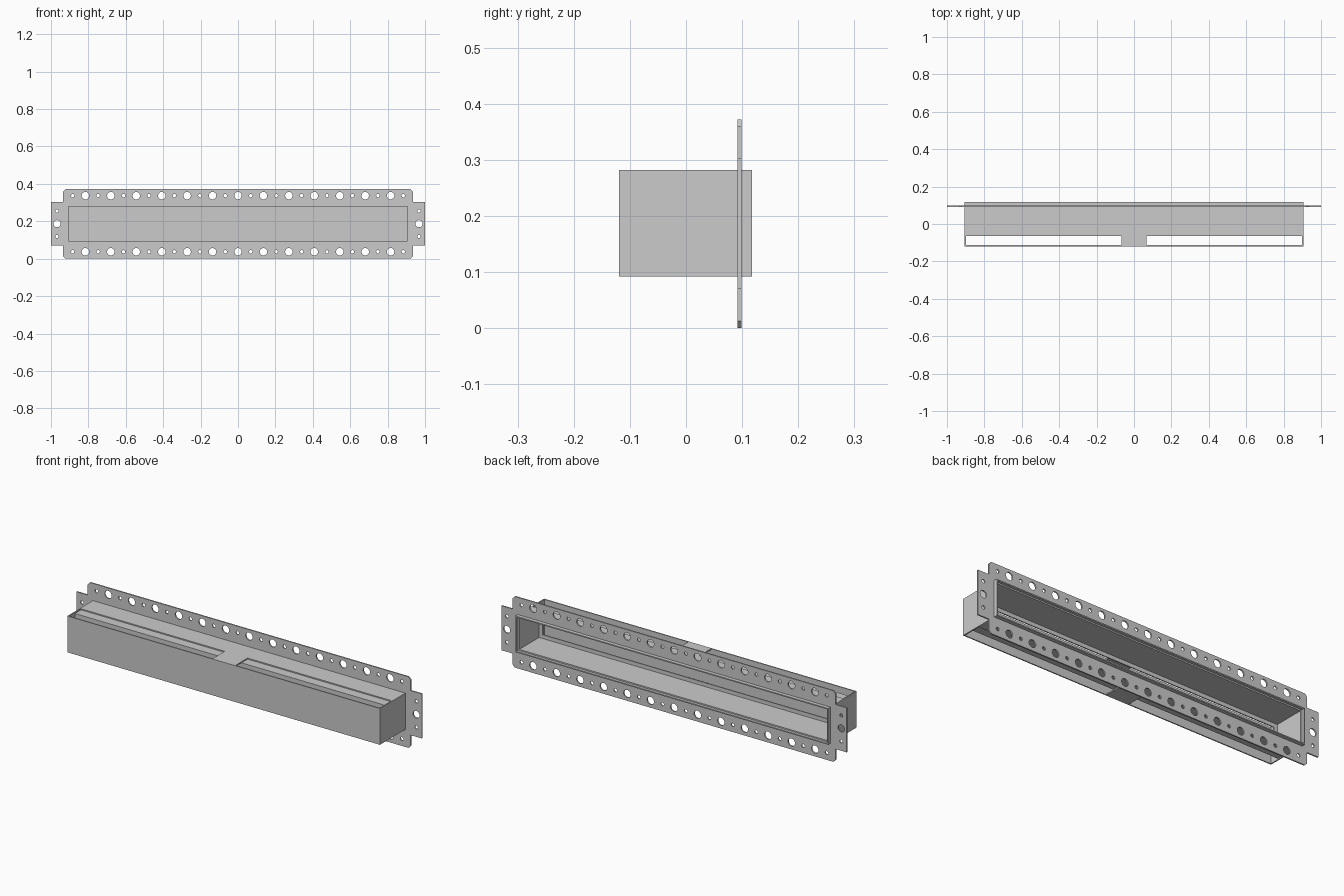
import bpy
import math
from mathutils import Matrix

if "Cube" in bpy.data.objects:
    bpy.data.objects.remove(bpy.data.objects["Cube"])


def rect(x0, x1, y0, y1):
    return [(x0, y0), (x1, y0), (x1, y1), (x0, y1)]


def circle(x, y, r, n=24):
    return [(x + r * math.cos(2 * math.pi * i / n), y + r * math.sin(2 * math.pi * i / n)) for i in range(n)]


def sheet(name, loops, a, b, plane):
    """Filled outline (further loops are holes), extruded from a to b across the plane."""
    cu = bpy.data.curves.new(name, 'CURVE')
    cu.dimensions = '2D'
    cu.fill_mode = 'BOTH'
    cu.extrude = (b - a) / 2
    for pts in loops:
        sp = cu.splines.new('POLY')
        sp.points.add(len(pts) - 1)
        for p, (u, v) in zip(sp.points, pts):
            p.co = (u, v, 0, 1)
        sp.use_cyclic_u = True
    tmp = bpy.data.objects.new(name + "_outline", cu)
    bpy.context.collection.objects.link(tmp)
    mesh = bpy.data.meshes.new_from_object(tmp.evaluated_get(bpy.context.evaluated_depsgraph_get()))
    bpy.data.objects.remove(tmp)
    mid = (a + b) / 2
    if plane == 'XZ':
        mesh.transform(Matrix.Translation((0, mid, 0)) @ Matrix.Rotation(math.pi / 2, 4, 'X'))
    else:
        mesh.transform(Matrix.Translation((0, 0, mid)))
    for p in mesh.polygons:
        p.use_smooth = False
    mesh.name = name
    ob = bpy.data.objects.new(name, mesh)
    bpy.context.collection.objects.link(ob)
    return ob


# Main dimensions
HX, Z0, Z1 = 0.905, 0.092, 0.282      # sleeve half width, bottom, top
Y0, Y1 = -0.119, 0.118                # sleeve front, back
T = 0.006                             # sheet thickness
ZC = 0.187

# Mounting flange: chamfered plate with an ear at each end
c = 0.013
half = [(0.935 - c, 0), (0.935, c), (0.935, 0.07), (1, 0.07),
        (1, 0.303), (0.935, 0.303), (0.935, 0.372 - c), (0.935 - c, 0.372)]
outline = half + [(-x, z) for x, z in reversed(half)]
loops = [outline, rect(-HX, HX, Z0, Z1)]
for z in (0.037, 0.337):
    loops += [circle(i * 0.136, z, 0.02) for i in range(-6, 7)]
    loops += [circle((i + 0.5) * 0.136, z, 0.009, 16) for i in range(-7, 7)]
for s in (-1, 1):
    loops.append(circle(s * 0.968, ZC, 0.019))
    loops += [circle(s * 0.968, ZC + d, 0.009, 16) for d in (-0.068, 0.068)]
sheet("mounting_flange", loops, 0.092, 0.099, 'XZ')

# Outer sleeve: closed front, two ends, slotted top and bottom
sheet("front_panel", [rect(-HX, HX, Z0, Z1)], Y0, Y0 + T, 'XZ')
for side, s in (("left", -1), ("right", 1)):
    xs = sorted((s * HX, s * (HX - T)))
    sheet(side + "_end_panel", [rect(xs[0], xs[1], Y0 + T, Y1)], Z0, Z1, 'XY')
ix, slot_y, tab = HX - T, -0.015, 0.066
tee = [(-ix, Y1), (-ix, slot_y), (-tab, slot_y), (-tab, Y0 + T),
       (tab, Y0 + T), (tab, slot_y), (ix, slot_y), (ix, Y1)]
sheet("top_panel", [tee], Z1 - T, Z1, 'XY')
sheet("bottom_panel", [tee], Z0, Z0 + T, 'XY')


def frame(name, inset, width, a, b):
    o, i = inset, inset + width
    sheet(name, [rect(-HX + o, HX - o, Z0 + o, Z1 - o),
                 rect(-HX + i, HX - i, Z0 + i, Z1 - i)], a, b, 'XZ')


# Inner liner, recessed from the back, with a lip round its front opening
frame("inner_liner", T, 0.007, -0.065, 0.104)
frame("liner_front_lip", T + 0.007, 0.02, -0.065, -0.059)
